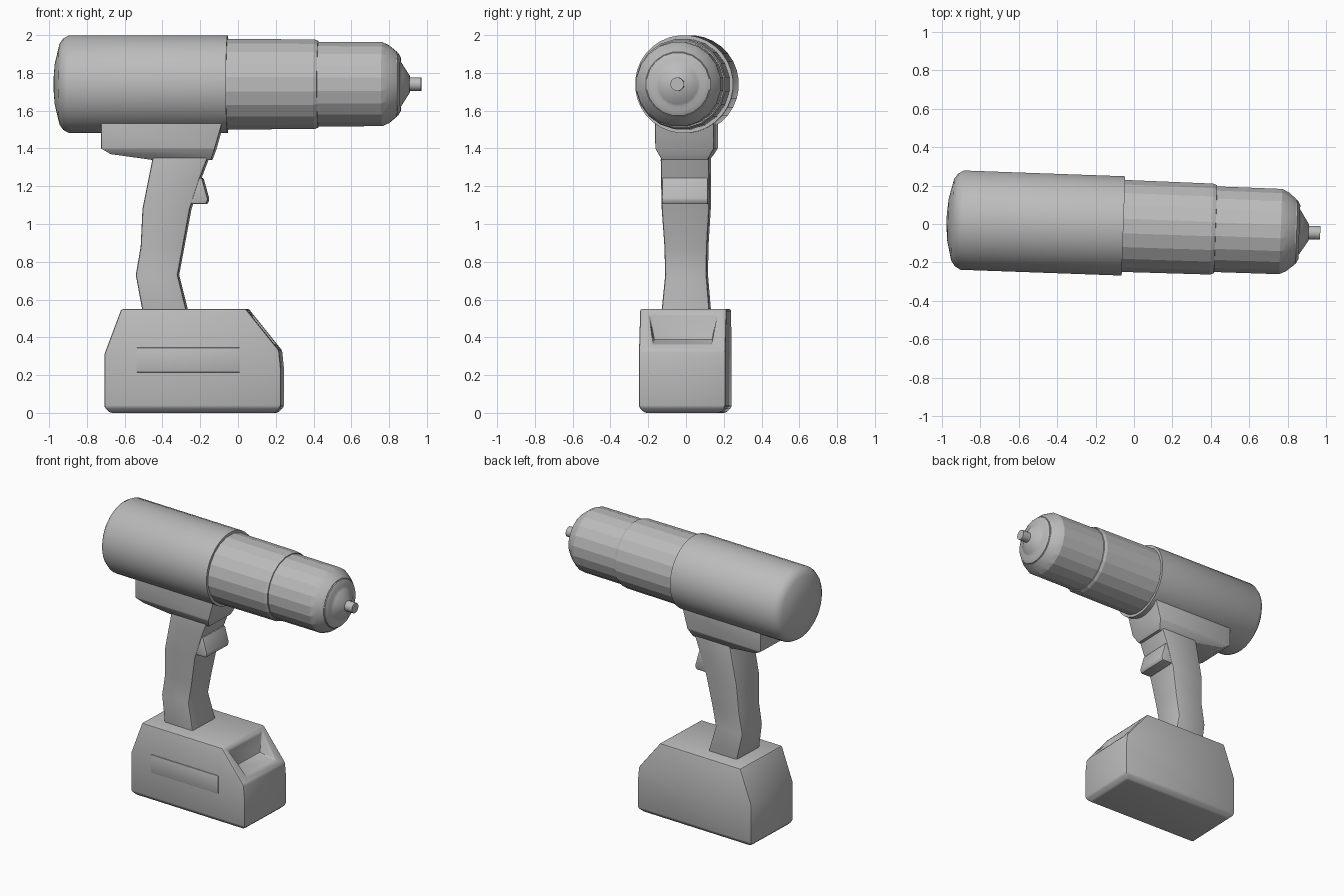
import bpy
import bmesh
from math import radians, sin, cos, pi
from mathutils import Matrix, Vector

if "Cube" in bpy.data.objects:
    bpy.data.objects.remove(bpy.data.objects["Cube"], do_unlink=True)

grey = bpy.data.materials.new("plain grey")
grey.use_nodes = True
COLOUR = (0.5, 0.5, 0.5, 1)
grey.diffuse_color = COLOUR
grey.node_tree.nodes["Principled BSDF"].inputs["Base Color"].default_value = COLOUR

# The whole tool is turned slightly about the vertical
TURN = Matrix.Translation((0, -0.012, 0)) @ Matrix.Rotation(radians(-2.05), 4, 'Z')
AXIS_Z = 1.74


def loft(sections):
    """Skin equal-length closed sections and cap both ends."""
    bm = bmesh.new()
    rings = [[bm.verts.new(p) for p in s] for s in sections]
    n = len(rings[0])
    for a, b in zip(rings, rings[1:]):
        for i in range(n):
            j = (i + 1) % n
            bm.faces.new((a[i], a[j], b[j], b[i]))
    bm.faces.new(rings[0])
    bm.faces.new(rings[-1])
    bmesh.ops.recalc_face_normals(bm, faces=bm.faces)
    return bm


def lathe(profile, sides):
    """Turn (x, radius) points about the barrel axis."""
    def ring(x, r):
        angles = [2 * pi * (i + 0.5) / sides for i in range(sides)]
        return [(x, r * sin(a), AXIS_Z + r * cos(a)) for a in angles]
    return loft([ring(x, r) for x, r in profile])


def prism(outline, half):
    """Extrude a side outline of (x, z) points across the width."""
    return loft([[(x, y, z) for x, z in outline] for y in (-half, half)])


def stack(levels):
    """Loft rectangles given as (z, back x, front x, half width)."""
    return loft([[(a, -w, z), (b, -w, z), (b, w, z), (a, w, z)]
                 for z, a, b, w in levels])


def make(name, bm, angle=30, bevel=0, cutter=None, segments=2):
    mesh = bpy.data.meshes.new(name)
    bm.to_mesh(mesh)
    bm.free()
    obj = bpy.data.objects.new(name, mesh)
    bpy.context.collection.objects.link(obj)
    if cutter:
        cut = obj.modifiers.new("recess", 'BOOLEAN')
        cut.operation = 'DIFFERENCE'
        cut.object = cutter
    if bevel:
        mod = obj.modifiers.new("soft edges", 'BEVEL')
        mod.width = bevel
        mod.segments = segments
        mod.limit_method = 'ANGLE'
        mod.angle_limit = radians(25)
    # Bake the modifiers so that shading sees the final edges
    if obj.modifiers:
        graph = bpy.context.evaluated_depsgraph_get()
        baked = bpy.data.meshes.new_from_object(obj.evaluated_get(graph))
        obj.modifiers.clear()
        obj.data = baked
    obj.data.materials.clear()
    obj.data.materials.append(grey)
    bpy.ops.object.select_all(action='DESELECT')
    obj.select_set(True)
    bpy.context.view_layer.objects.active = obj
    bpy.ops.object.shade_smooth_by_angle(angle=radians(angle))
    obj.data.transform(TURN)
    return obj


# Motor housing with a shallow domed back
make("motor_housing", lathe([
    (-0.977, 0.03), (-0.97, 0.11), (-0.945, 0.215), (-0.925, 0.243),
    (-0.895, 0.26), (-0.055, 0.26)], 32), angle=40)

# Faceted gearbox sleeve and chuck
make("gearbox_sleeve", lathe([
    (-0.1, 0.243), (0.405, 0.24), (0.425, 0.232), (0.43, 0.20)], 20), angle=15)
make("chuck", lathe([
    (0.40, 0.226), (0.765, 0.225), (0.8, 0.208), (0.842, 0.173)], 20), angle=15)

# Stepped nose cone and the bit
make("nose_ring", lathe([
    (0.83, 0.173), (0.848, 0.168), (0.862, 0.142), (0.862, 0.12),
    (0.872, 0.105), (0.91, 0.045)], 20), angle=35)
make("bit", lathe([(0.88, 0.036), (0.971, 0.036)], 16))

# Mount under the housing
make("handle_mount", stack([
    (1.6, -0.72, -0.065, 0.155), (1.515, -0.72, -0.085, 0.155),
    (1.4, -0.72, -0.118, 0.155), (1.37, -0.67, -0.128, 0.138),
    (1.338, -0.44, -0.14, 0.12)]), bevel=0.004)

# Curved grip
make("grip", stack([
    (1.37, -0.445, -0.15, 0.125), (1.34, -0.45, -0.16, 0.128),
    (1.24, -0.47, -0.198, 0.128), (1.08, -0.502, -0.25, 0.126),
    (0.88, -0.512, -0.287, 0.113), (0.73, -0.538, -0.315, 0.11),
    (0.53, -0.5, -0.265, 0.128)]), bevel=0.012)

# Trigger
make("trigger", prism([
    (-0.3, 1.24), (-0.187, 1.245), (-0.155, 1.13), (-0.165, 1.105),
    (-0.3, 1.105)], 0.122), bevel=0.008)

# Wedge cutter for the sloping front of the battery
recess = bpy.data.meshes.new("recess_cutter")
wedge = loft([
    [(0.07, -0.155, 0.385), (0.4, -0.155, 0.33),
     (0.4, 0.155, 0.33), (0.07, 0.155, 0.385)],
    [(0.07, -0.195, 0.6), (0.4, -0.195, 0.6),
     (0.4, 0.195, 0.6), (0.07, 0.195, 0.6)]])
wedge.to_mesh(recess)
wedge.free()
cutter = bpy.data.objects.new("recess_cutter", recess)
bpy.context.collection.objects.link(cutter)
cutter.hide_render = True

# Battery block with a chamfered foot
block = prism([
    (-0.7, 0), (-0.7, 0.31), (-0.61, 0.55), (0.05, 0.55),
    (0.226, 0.33), (0.235, 0.24), (0.235, 0)], 0.229)
foot = [e for e in block.edges if all(v.co.z < 0.01 for v in e.verts)]
bmesh.ops.bevel(block, geom=foot, offset=0.03, segments=1, affect='EDGES')
make("battery", block, bevel=0.01, cutter=cutter)
bpy.data.objects.remove(cutter, do_unlink=True)

# Raised plate on the right side of the battery
plate = bmesh.new()
bmesh.ops.create_cube(plate, size=1)
bmesh.ops.scale(plate, vec=(0.55, 0.012, 0.13), verts=plate.verts)
bmesh.ops.translate(plate, vec=(-0.255, -0.229, 0.28), verts=plate.verts)
make("battery_plate", plate, bevel=0.003)
